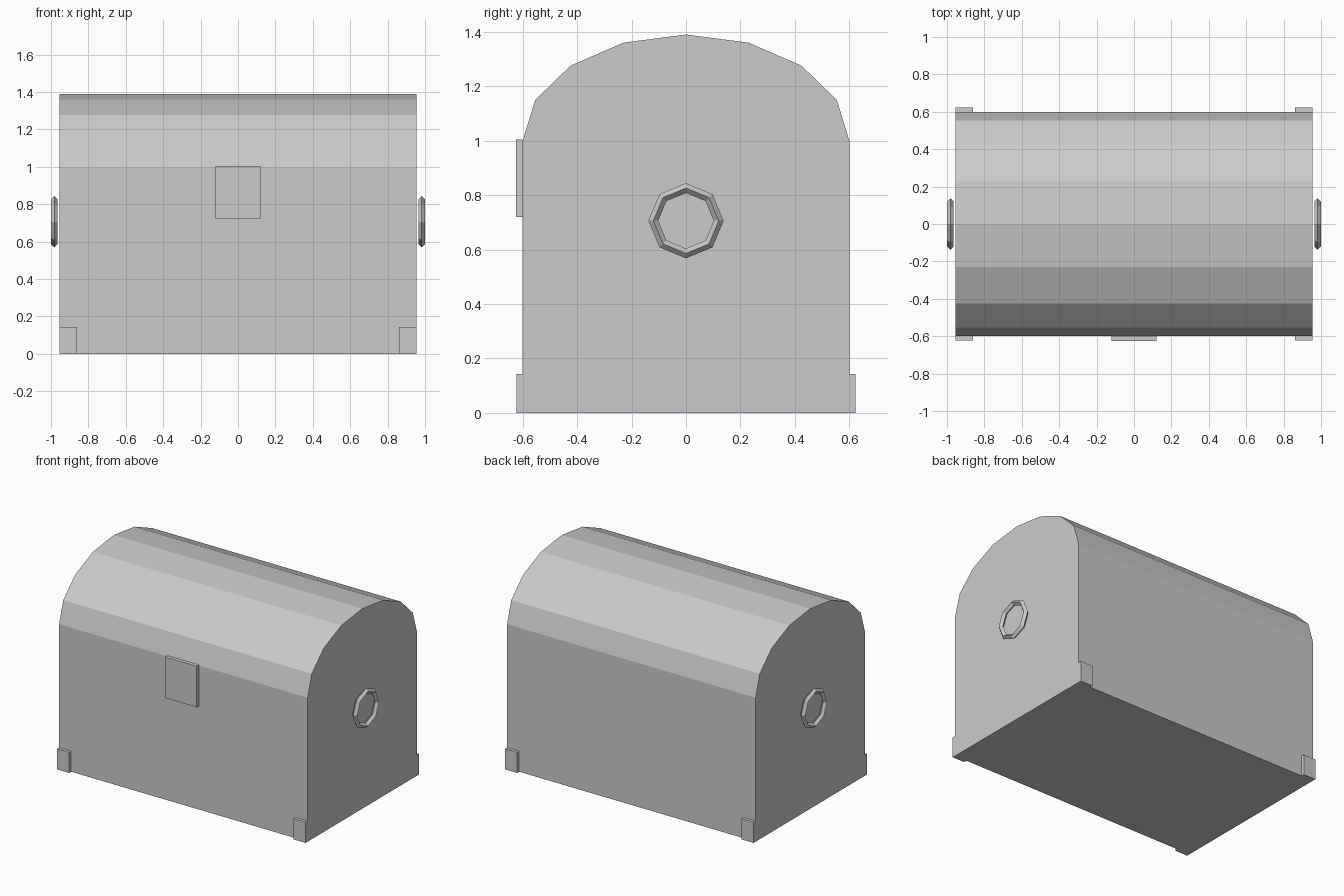
import bpy, bmesh
from math import cos, sin, pi
from mathutils import Matrix

if "Cube" in bpy.data.objects:
    bpy.data.objects.remove(bpy.data.objects["Cube"])

HALF_X, HALF_Y = 0.955, 0.60


def add_object(name, bm):
    bmesh.ops.recalc_face_normals(bm, faces=bm.faces)
    mesh = bpy.data.meshes.new(name)
    bm.to_mesh(mesh)
    bm.free()
    obj = bpy.data.objects.new(name, mesh)
    bpy.context.collection.objects.link(obj)
    return obj


def box(name, low, high):
    size = [h - l for l, h in zip(low, high)]
    mid = [(h + l) / 2 for l, h in zip(low, high)]
    bm = bmesh.new()
    bmesh.ops.create_cube(bm, size=1, matrix=Matrix.Translation(mid) @ Matrix.Diagonal((*size, 1)))
    return add_object(name, bm)


# Chest: straight walls under an eight-sided barrel lid, extruded along x
profile = [(-HALF_Y, 0), (HALF_Y, 0)]
profile += [(HALF_Y * cos(i * pi / 8), 1 + 0.39 * sin(i * pi / 8)) for i in range(9)]
bm = bmesh.new()
end = bm.faces.new([bm.verts.new((-HALF_X, y, z)) for y, z in profile])
ext = bmesh.ops.extrude_face_region(bm, geom=[end], use_keep_orig=True)
bmesh.ops.translate(bm, vec=(2 * HALF_X, 0, 0),
                    verts=[v for v in ext["geom"] if isinstance(v, bmesh.types.BMVert)])
add_object("chest", bm)

# Lock plate on the front
box("lock_plate", (-0.12, -0.625, 0.72), (0.12, -HALF_Y, 1.005))

# Corner feet on the front and back
for xn, sx in (("left", -1), ("right", 1)):
    for yn, sy in (("front", -1), ("back", 1)):
        xs = sorted((sx * 0.862, sx * HALF_X))
        ys = sorted((sy * HALF_Y, sy * 0.622))
        box(f"foot_{yn}_{xn}", (xs[0], ys[0], 0), (xs[1], ys[1], 0.143))

# Octagonal ring handles on both ends
for xn, sx in (("left", -1), ("right", 1)):
    bpy.ops.mesh.primitive_torus_add(
        major_segments=8, minor_segments=4, major_radius=0.12, minor_radius=0.018,
        location=(sx * 0.982, 0, 0.706), rotation=(0, pi / 2, 0))
    bpy.context.object.name = f"ring_handle_{xn}"
